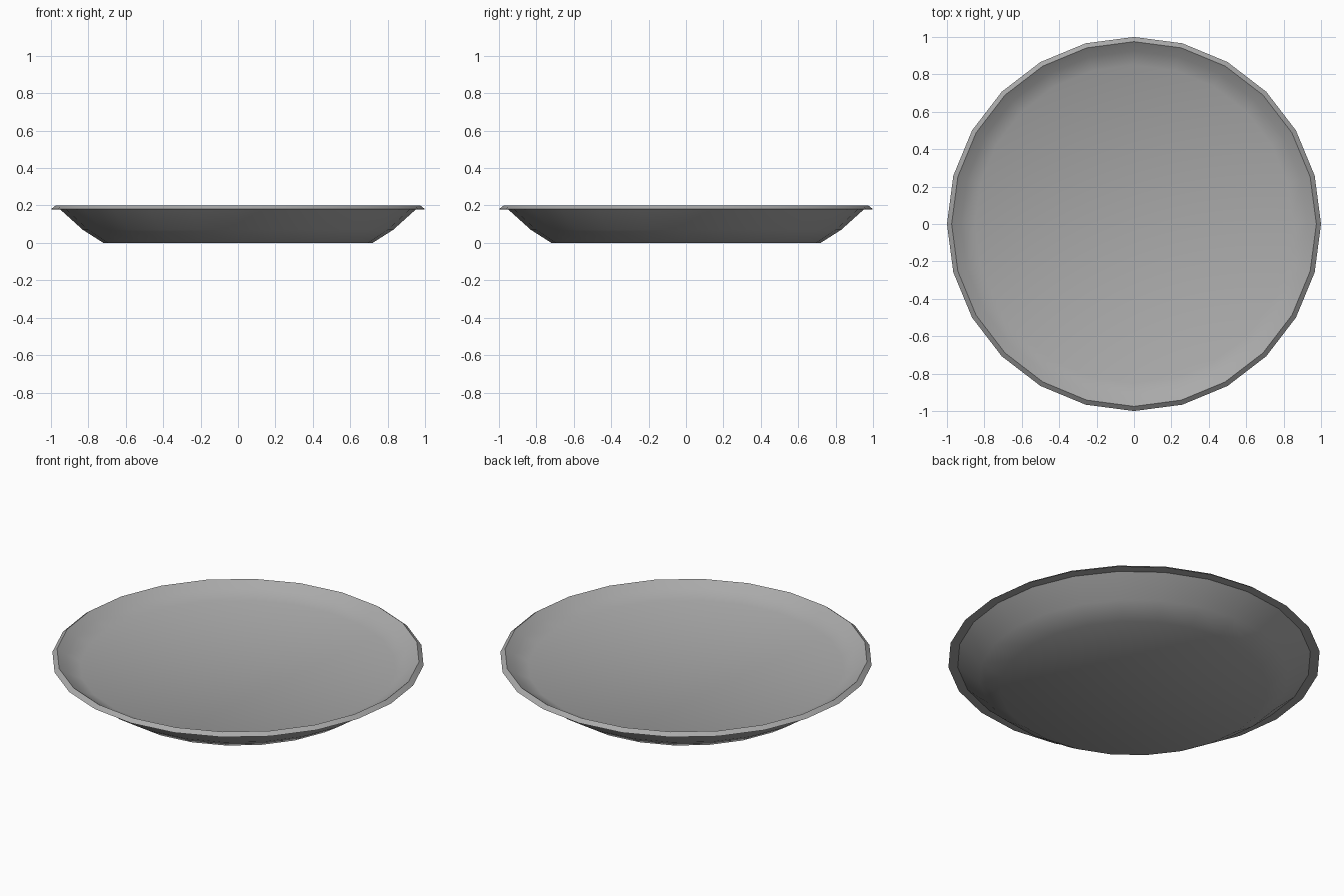
import bpy
import bmesh
import math
from mathutils import Matrix, Vector

SIDES = 24

cube = bpy.data.objects.get("Cube")
if cube:
    bpy.data.objects.remove(cube, do_unlink=True)

# Single grey finish
grey = bpy.data.materials.new("plain grey")
grey.use_nodes = True
colour = (0.4, 0.4, 0.4, 1.0)
grey.diffuse_color = colour
grey.node_tree.nodes["Principled BSDF"].inputs["Base Color"].default_value = colour

# Cross-section (radius, height): inner floor, rim, lip, underside, base
profile = [(0.85, 0.13), (0.925, 0.165), (0.975, 0.2), (1.0, 0.18),
           (0.95, 0.178), (0.83, 0.07), (0.72, 0.0)]

# Revolve the section into rings, then close the floor and the base
bm = bmesh.new()
rings = []
for radius, height in profile:
    ring = [bm.verts.new(Matrix.Rotation(math.tau * i / SIDES, 3, "Z")
                         @ Vector((radius, 0, height)))
            for i in range(SIDES)]
    rings.append(ring)
for a, b in zip(rings, rings[1:]):
    for i in range(SIDES):
        j = (i + 1) % SIDES
        bm.faces.new((a[i], b[i], b[j], a[j]))
bm.faces.new(rings[0])
bm.faces.new(rings[-1][::-1])
bmesh.ops.recalc_face_normals(bm, faces=bm.faces)

mesh = bpy.data.meshes.new("dish")
bm.to_mesh(mesh)
bm.free()
mesh.materials.append(grey)
dish = bpy.data.objects.new("dish", mesh)
bpy.context.collection.objects.link(dish)

# Smooth walls with crisp base and lip edges
bpy.ops.object.select_all(action="DESELECT")
dish.select_set(True)
bpy.context.view_layer.objects.active = dish
bpy.ops.object.shade_smooth_by_angle(angle=math.radians(35))
